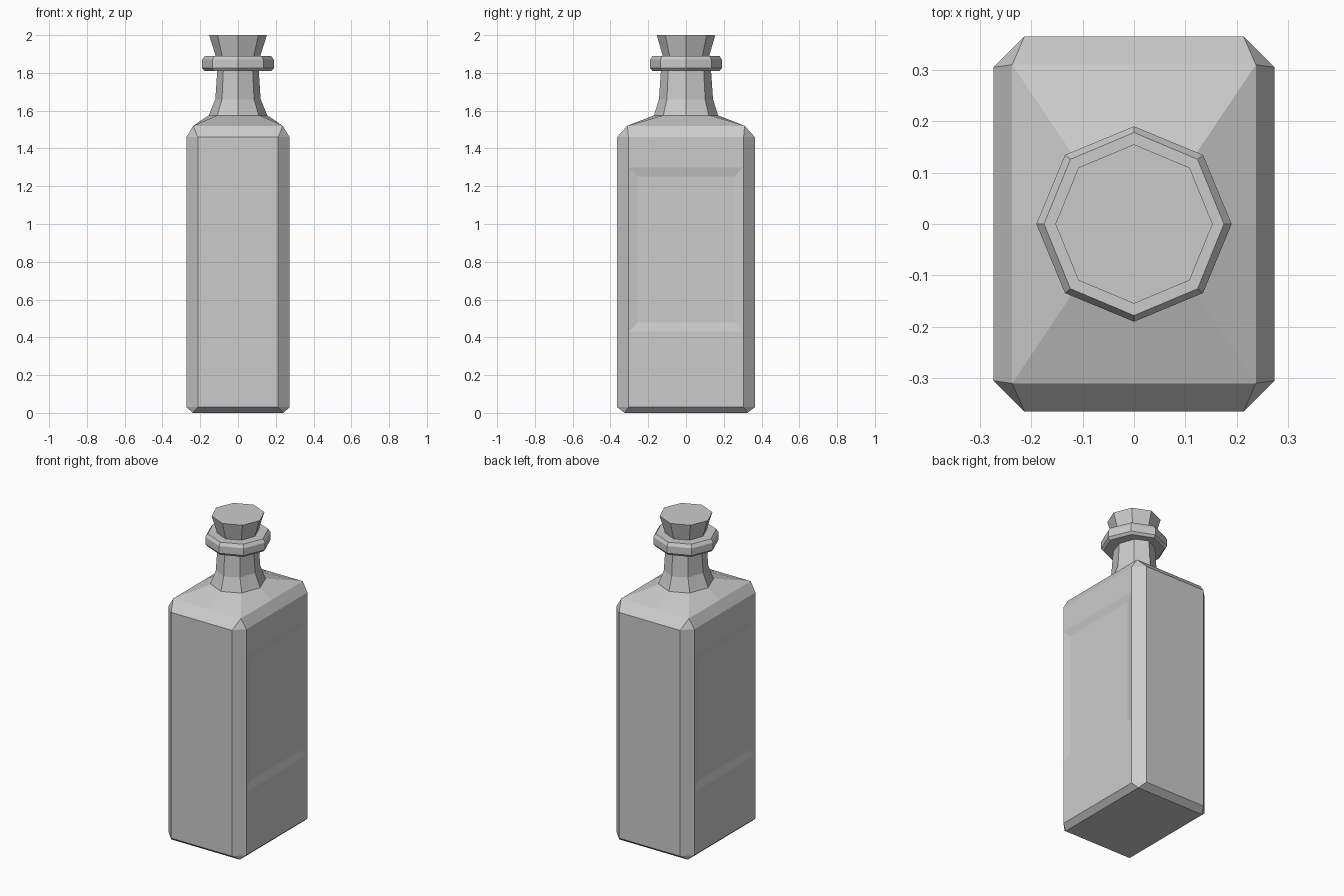
import bpy, bmesh
from math import cos, sin, pi

old = bpy.data.objects.get("Cube")
if old:
    bpy.data.objects.remove(old, do_unlink=True)

grey = bpy.data.materials.new("light_grey")
grey.use_nodes = True
colour = (0.6, 0.6, 0.6, 1)
grey.diffuse_color = colour
grey.node_tree.nodes["Principled BSDF"].inputs["Base Color"].default_value = colour

CORNERS = [(1, 1), (-1, 1), (-1, -1), (1, -1)]


def ring(bm, points, z):
    return [bm.verts.new((x, y, z)) for x, y in points]


def octagon(rx, ry):
    # starts on the diagonal so it lines up with the shoulder rim
    return [(rx * cos(pi / 4 * (i + 1)), ry * sin(pi / 4 * (i + 1))) for i in range(8)]


def chamfered(hx, hy, c):
    pts = []
    for i, (sx, sy) in enumerate(CORNERS):
        pair = [(sx * hx, sy * (hy - c)), (sx * (hx - c), sy * hy)]
        pts += pair if i % 2 == 0 else pair[::-1]
    return pts


def rim(hx, hy):
    # rectangle corners, each followed by the midpoint of the next side
    pts = []
    for i, (sx, sy) in enumerate(CORNERS):
        pts += [(sx * hx, sy * hy), (0, sy * hy) if i % 2 == 0 else (sx * hx, 0)]
    return pts


def loft(bm, a, b):
    return [bm.faces.new((a[i], a[(i + 1) % 8], b[(i + 1) % 8], b[i])) for i in range(8)]


def cap_edge(bm, body, edge):
    # sloped edge strips with a triangle at each corner
    for k in range(0, 8, 2):
        n = (k + 2) % 8
        bm.faces.new((body[k], body[k + 1], edge[k]))
        bm.faces.new((body[k + 1], body[n], edge[k + 1]))
        bm.faces.new((body[k + 1], edge[k + 1], edge[k]))
        bm.faces.new((body[n], edge[n], edge[k + 1]))


def finish(bm, name):
    bmesh.ops.recalc_face_normals(bm, faces=bm.faces)
    mesh = bpy.data.meshes.new(name)
    bm.to_mesh(mesh)
    bm.free()
    mesh.materials.append(grey)
    bpy.context.collection.objects.link(bpy.data.objects.new(name, mesh))


# Bottle: base, body, shoulder, neck and lip in one skin
bm = bmesh.new()
base = ring(bm, rim(0.24, 0.325), 0)
bm.faces.new(base)
levels = [ring(bm, chamfered(0.273, 0.365, 0.06), z) for z in (0.03, 0.43, 1.3, 1.46)]
cap_edge(bm, levels[0], base)
panels = []
for i in range(3):
    faces = loft(bm, levels[i], levels[i + 1])
    if i == 1:
        panels = [f for f in faces if abs(f.calc_center_median().x) > 0.26]
shoulder = ring(bm, rim(0.237, 0.31), 1.52)
cap_edge(bm, levels[3], shoulder)

last = shoulder
profile = [(0.155, 0.17, 1.575), (0.12, 0.143, 1.66), (0.11, 0.133, 1.81),
           (0.175, 0.178, 1.81), (0.19, 0.19, 1.825), (0.19, 0.19, 1.87),
           (0.175, 0.178, 1.89), (0.115, 0.115, 1.89)]
for rx, ry, z in profile:
    new = ring(bm, octagon(rx, ry), z)
    loft(bm, last, new)
    last = new
bm.faces.new(last)
bmesh.ops.recalc_face_normals(bm, faces=bm.faces)

# Shallow label recess on both broad sides
bmesh.ops.inset_individual(bm, faces=panels, thickness=0.07, depth=-0.01)
finish(bm, "bottle")

# Tapered stopper
bm = bmesh.new()
low = ring(bm, octagon(0.115, 0.12), 1.88)
high = ring(bm, octagon(0.153, 0.155), 2.0)
loft(bm, low, high)
bm.faces.new(low)
bm.faces.new(high)
finish(bm, "stopper")
